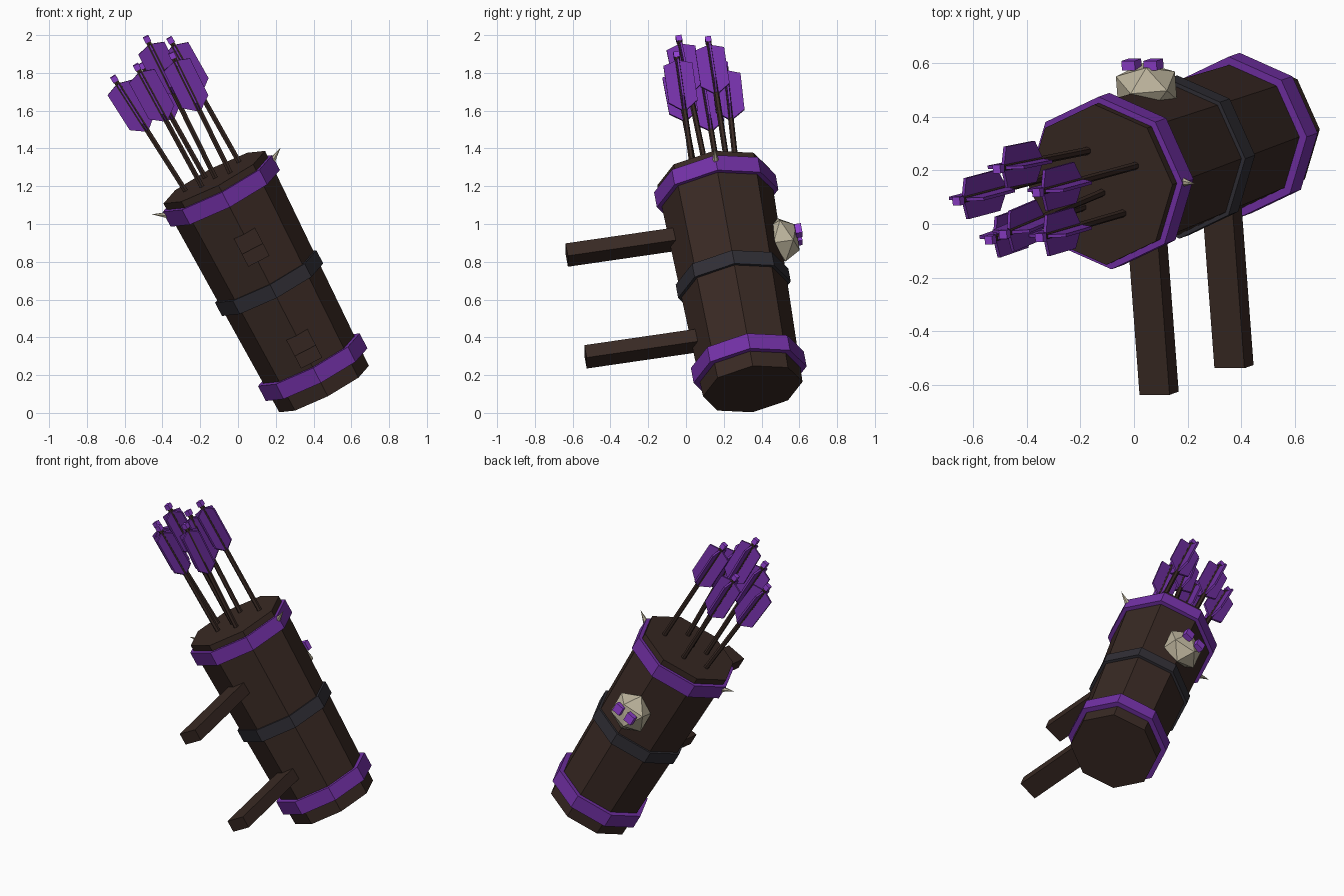
import bpy, bmesh
from math import radians
from mathutils import Matrix, Vector, Euler

if "Cube" in bpy.data.objects:
    bpy.data.objects.remove(bpy.data.objects["Cube"])

# Tilted frame of the quiver (local z = body axis)
FRAME = Matrix.Translation((0.165, 0.25, 0.687)) @ Euler((radians(9.3), radians(-27.4), 0)).to_matrix().to_4x4()


def mat(name, rgb):
    m = bpy.data.materials.new(name)
    m.diffuse_color = (*rgb, 1)
    m.use_nodes = True
    m.node_tree.nodes["Principled BSDF"].inputs["Base Color"].default_value = m.diffuse_color
    return m


BROWN = mat("brown_leather", (0.040, 0.022, 0.017))
PURPLE = mat("purple", (0.17, 0.03, 0.38))
BRIGHT = mat("bright_purple", (0.28, 0.05, 0.62))
GREY = mat("dark_grey", (0.030, 0.028, 0.036))
BONE = mat("bone", (0.50, 0.45, 0.33))


def finish(name, bm, material, local):
    bmesh.ops.recalc_face_normals(bm, faces=bm.faces)
    me = bpy.data.meshes.new(name)
    bm.to_mesh(me)
    bm.free()
    me.materials.append(material)
    ob = bpy.data.objects.new(name, me)
    bpy.context.collection.objects.link(ob)
    ob.matrix_world = FRAME @ local
    return ob


def place(pos, direction=(0, 0, 1)):
    q = Vector((0, 0, 1)).rotation_difference(Vector(direction))
    return Matrix.Translation(pos) @ q.to_matrix().to_4x4()


def cone(name, r1, r2, depth, sides, material, local):
    bm = bmesh.new()
    bmesh.ops.create_cone(bm, cap_ends=True, segments=sides, radius1=r1, radius2=r2, depth=depth)
    return finish(name, bm, material, local)


def box(name, size, material, local):
    bm = bmesh.new()
    bmesh.ops.create_cube(bm, size=1)
    bmesh.ops.scale(bm, vec=size, verts=bm.verts)
    return finish(name, bm, material, local)


def crossed_vanes(name, outline, thick, material, local):
    # two crossed hexagonal plates, mirrored about the shaft
    bm = bmesh.new()
    loop = outline + [(-w, z) for w, z in reversed(outline) if w > 0]
    for swap in (False, True):
        rings = []
        for t in (-thick / 2, thick / 2):
            rings.append([bm.verts.new((t, w, z) if swap else (w, t, z)) for w, z in loop])
        a, b = rings
        bm.faces.new(a)
        bm.faces.new(b[::-1])
        n = len(loop)
        for i in range(n):
            bm.faces.new((a[i], a[(i + 1) % n], b[(i + 1) % n], b[i]))
    return finish(name, bm, material, local)


# Body and bands
cone("quiver_body", 0.267, 0.303, 1.28, 8, BROWN, place((0, 0, 0)))
cone("bottom_band", 0.303, 0.303, 0.09, 8, PURPLE, place((0, 0, -0.508)))
cone("middle_band", 0.302, 0.302, 0.08, 8, GREY, place((0, 0, 0)))
cone("top_band", 0.326, 0.326, 0.09, 8, PURPLE, place((0, 0, 0.557)))

# Bone spikes on the top band
for side, s in (("left", -1), ("right", 1)):
    d = Vector((s * 0.85, 0, 0.5)).normalized()
    cone(f"spike_{side}", 0.023, 0, 0.11, 6, BONE, place(Vector((s * 0.295, 0, 0.565)) + d * 0.05, d))

# Straps reaching forward
for label, z in (("lower", -0.31), ("upper", 0.305)):
    box(f"strap_{label}", (0.126, 0.60, 0.075), BROWN, place((0.005, -0.543, z)))

# Skull ornament at the back with glowing eyes
bm = bmesh.new()
bmesh.ops.create_icosphere(bm, subdivisions=1, radius=0.13)
bmesh.ops.scale(bm, vec=(1, 0.78, 1), verts=bm.verts)
finish("skull", bm, BONE, place((0, 0.295, 0.213)))
for side, s in (("left", -1), ("right", 1)):
    box(f"eye_{side}", (0.055, 0.035, 0.055), BRIGHT, place((s * 0.046, 0.387, 0.23)))

# Arrows: (base x, y at the mouth) -> (nock x, y, z)
arrows = [
    ((-0.165, 0.040), (-0.230, 0.055, 1.346)),
    ((-0.042, 0.125), (-0.065, 0.172, 1.320)),
    ((0.003, -0.030), (0.020, -0.050, 1.472)),
    ((0.155, 0.070), (0.128, 0.093, 1.385)),
    ((0.085, -0.110), (0.100, -0.085, 1.337)),
    ((-0.080, -0.085), (-0.095, -0.088, 1.370)),
]
VANE = [(0, -0.03), (0.077, -0.055), (0.077, -0.275), (0, -0.335)]
for i, ((bx, by), nock) in enumerate(arrows, 1):
    base, tip = Vector((bx, by, 0.60)), Vector(nock)
    d = tip - base
    cone(f"arrow_shaft_{i}", 0.015, 0.015, d.length, 6, BROWN, place((base + tip) / 2, d))
    box(f"arrow_nock_{i}", (0.032, 0.032, 0.032), BRIGHT, place(tip, d))
    crossed_vanes(f"arrow_fletching_{i}", VANE, 0.012, PURPLE, place(tip, d))
